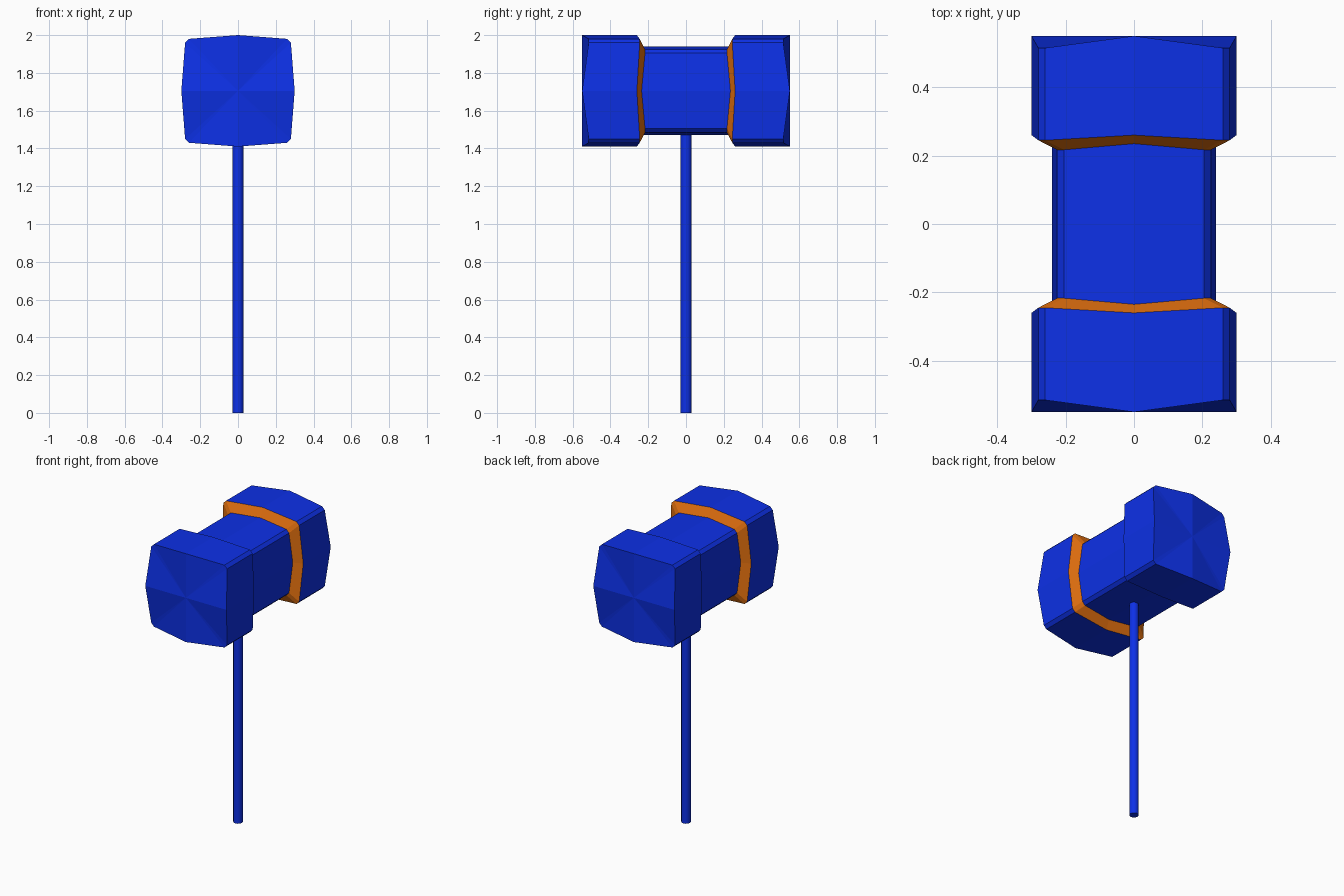
import bpy, bmesh

cube = bpy.data.objects.get("Cube")
if cube:
    bpy.data.objects.remove(cube, do_unlink=True)

MID_Z = 1.705  # height of the head's axis


def material(name, rgb):
    m = bpy.data.materials.new(name)
    m.use_nodes = True
    m.diffuse_color = (*rgb, 1)
    m.node_tree.nodes["Principled BSDF"].inputs["Base Color"].default_value = (*rgb, 1)
    return m


blue = material("blue", (0.004, 0.03, 0.8))
orange = material("orange", (0.8, 0.17, 0.005))


def finish(bm, name, mats):
    bmesh.ops.recalc_face_normals(bm, faces=bm.faces)
    me = bpy.data.meshes.new(name)
    bm.to_mesh(me)
    bm.free()
    for m in mats:
        me.materials.append(m)
    ob = bpy.data.objects.new(name, me)
    bpy.context.collection.objects.link(ob)
    return ob


def ring(bm, half_w, half_h, inset, cut, y_mid, y_corner):
    """Bulged square with chamfered corners; corners sit at their own depth."""
    a, b = half_w - inset, half_h - inset
    quarter = [(0, half_h, y_mid), (a - cut, b, y_corner), (a, b - cut, y_corner)]
    right = quarter + [(half_w, 0, y_mid)] + [(x, -z, y) for x, z, y in reversed(quarter)]
    loop = right + [(-x, z, y) for x, z, y in reversed(right[1:-1])]
    return [bm.verts.new((x, y, MID_Z + z)) for x, z, y in loop]


def bridge(bm, r1, r2, mat=0):
    n = len(r1)
    for i in range(n):
        j = (i + 1) % n
        bm.faces.new((r1[i], r1[j], r2[j], r2[i])).material_index = mat


# Hammer head: two striking blocks, orange shoulders and a narrower barrel
bm = bmesh.new()
inner = []
for side in (-1, 1):
    face_rim = ring(bm, 0.30, 0.295, 0.02, 0.02, side * 0.55, side * 0.515)
    block_rim = ring(bm, 0.30, 0.295, 0.02, 0.02, side * 0.26, side * 0.245)
    barrel_rim = ring(bm, 0.24, 0.235, 0.015, 0.02, side * 0.235, side * 0.217)
    bridge(bm, face_rim, block_rim)
    bridge(bm, block_rim, barrel_rim, 1)
    centre = bm.verts.new((0, side * 0.55, MID_Z))
    for i, v in enumerate(face_rim):
        bm.faces.new((centre, v, face_rim[(i + 1) % len(face_rim)]))
    inner.append(barrel_rim)
bridge(bm, *inner)
finish(bm, "hammer_head", [blue, orange])

# Handle
bpy.ops.mesh.primitive_cylinder_add(vertices=12, radius=0.029, depth=1.5, location=(0, 0, 0.75))
handle = bpy.context.object
handle.name = "handle"
handle.data.materials.append(blue)
bpy.ops.object.shade_smooth_by_angle()
